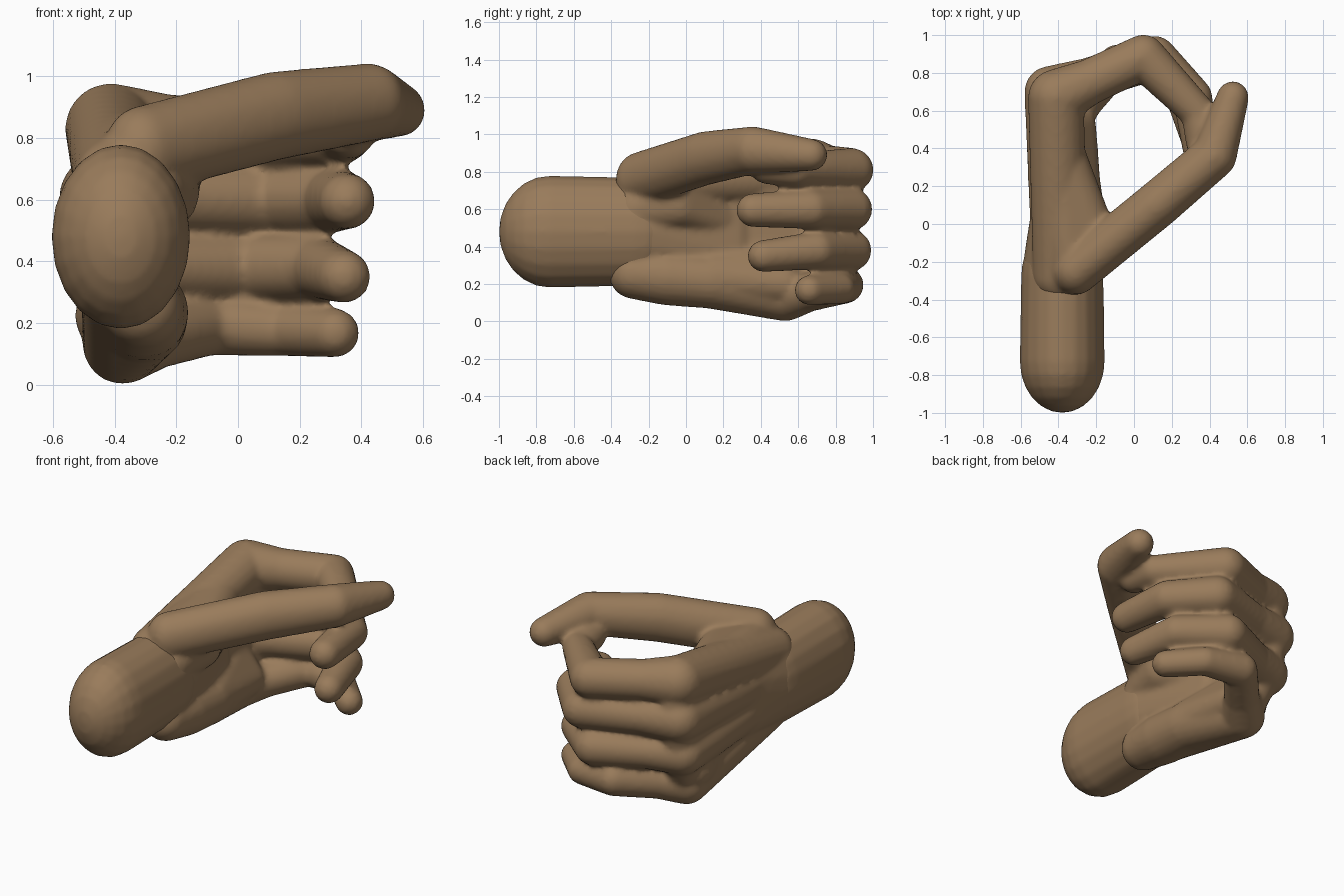
import bpy
import bmesh
import math
from mathutils import Vector

default = bpy.data.objects.get("Cube")
if default:
    bpy.data.objects.remove(default, do_unlink=True)

skin = bpy.data.materials.new("brown skin")
skin.use_nodes = True
SKIN = (0.32, 0.2, 0.105, 1)
skin.diffuse_color = SKIN
skin.node_tree.nodes["Principled BSDF"].inputs["Base Color"].default_value = SKIN


def ball(x, y, z, r, stretch=(1, 1, 1)):
    """Points of a ball, optionally stretched along the axes."""
    points, rings, sides = [], 12, 20
    for i in range(rings + 1):
        a = math.pi * i / rings
        for j in range(sides if 0 < i < rings else 1):
            b = 2 * math.pi * j / sides
            d = Vector((math.sin(a) * math.cos(b), math.cos(a), math.sin(a) * math.sin(b)))
            points.append(Vector((x, y, z)) + r * d * Vector(stretch))
    return points


def add_hull(target, *balls):
    """Wrap a tight skin around several balls and append it to the target."""
    bm = bmesh.new()
    for points in balls:
        for p in points:
            bm.verts.new(p)
    bmesh.ops.convex_hull(bm, input=bm.verts[:])
    loose = [v for v in bm.verts if not v.link_faces]
    bmesh.ops.delete(bm, geom=loose, context="VERTS")
    bmesh.ops.recalc_face_normals(bm, faces=bm.faces[:])
    piece = bpy.data.meshes.new("piece")
    bm.to_mesh(piece)
    bm.free()
    target.from_mesh(piece)
    bpy.data.meshes.remove(piece)


def add_chain(target, joints):
    """Tapered capsules from joint to joint."""
    for a, b in zip(joints, joints[1:]):
        add_hull(target, ball(*a), ball(*b))


def with_neck(joints):
    """Add a slimmer point just past the knuckle, so the joints stand out."""
    knuckle, joint = Vector(joints[1]), Vector(joints[2])
    neck = knuckle.lerp(joint, 0.38)
    neck[3] *= 0.88
    return joints[:2] + [tuple(neck)] + joints[2:]


def finish(name, bm, blend):
    """Make the object, fuse its pieces and soften the seams."""
    mesh = bpy.data.meshes.new(name)
    bm.to_mesh(mesh)
    bm.free()
    mesh.materials.append(skin)
    mesh.shade_smooth()
    obj = bpy.data.objects.new(name, mesh)
    bpy.context.collection.objects.link(obj)
    fuse = obj.modifiers.new("Fuse", "REMESH")
    fuse.mode = "VOXEL"
    fuse.voxel_size = 0.016
    fuse.use_smooth_shade = True
    soft = obj.modifiers.new("Soften", "SMOOTH")
    soft.factor = 0.5
    soft.iterations = blend


# Forearm: oval capsule with a domed end
bm = bmesh.new()
oval = (0.75, 0.9, 1)
add_hull(bm, ball(-0.38, -0.73, 0.48, 0.3, oval), ball(-0.38, -0.27, 0.48, 0.29, oval))
finish("forearm", bm, 4)

# Each finger: wrist, knuckle, middle joint, end joint, tip (x, y, z, radius)
index = [(-0.39, -0.27, 0.66, 0.145), (-0.413, 0.67, 0.83, 0.149),
         (0.05, 0.885, 0.81, 0.118), (0.34, 0.59, 0.81, 0.092), (0.36, 0.43, 0.82, 0.086)]
middle = [(-0.4, -0.25, 0.54, 0.14), (-0.445, 0.7, 0.61, 0.136),
          (0.11, 0.88, 0.6, 0.116), (0.31, 0.67, 0.6, 0.106), (0.355, 0.36, 0.595, 0.091)]
ring = [(-0.4, -0.25, 0.42, 0.14), (-0.44, 0.66, 0.38, 0.13),
        (0.03, 0.88, 0.38, 0.112), (0.26, 0.7, 0.38, 0.102), (0.345, 0.415, 0.35, 0.086)]
pinky = [(-0.37, -0.25, 0.3, 0.14), (-0.375, 0.53, 0.13, 0.13),
         (-0.09, 0.85, 0.195, 0.1), (0.15, 0.82, 0.175, 0.084), (0.315, 0.66, 0.167, 0.08)]
fingers = [index, middle, ring, pinky]

# Palm and fingers
bm = bmesh.new()
for joints in fingers:
    add_chain(bm, with_neck(joints))
for a, b in zip(fingers, fingers[1:]):
    slab = [(x + 0.015, y, z, r * 0.83) for x, y, z, r in a[:2] + b[:2]]
    add_hull(bm, *[ball(*s) for s in slab])

# Wrist flowing into the palm
add_hull(bm, ball(-0.38, -0.27, 0.48, 0.285, oval),
         ball(-0.39, 0.25, 0.62, 0.125), ball(-0.39, 0.25, 0.36, 0.125))

# Web between thumb and index finger, and the pad below the thumb
add_hull(bm, ball(-0.33, -0.25, 0.74, 0.12), ball(-0.22, -0.03, 0.74, 0.115),
         ball(-0.385, 0.35, 0.76, 0.135))
add_hull(bm, ball(-0.31, -0.25, 0.6, 0.14), ball(-0.245, -0.03, 0.62, 0.12),
         ball(-0.23, -0.02, 0.71, 0.115), ball(-0.37, 0.2, 0.55, 0.12))

# Thumb, a little deeper than wide
deep = (1, 1, 1.16)
add_chain(bm, [(-0.31, -0.25, 0.76, 0.125, deep), (0.12, 0.1, 0.872, 0.125, deep),
               (0.425, 0.36, 0.916, 0.119, (1, 1, 1.07)), (0.523, 0.67, 0.89, 0.086)])

# Heel of the palm along the pinky side, ending in the knuckle
add_chain(bm, [(-0.31, -0.28, 0.25, 0.13), (-0.31, -0.1, 0.235, 0.15),
               (-0.31, 0.13, 0.215, 0.147), (-0.375, 0.53, 0.13, 0.13)])
add_hull(bm, ball(-0.31, 0.13, 0.23, 0.14), ball(-0.305, 0.52, 0.2, 0.105),
         ball(-0.41, 0.52, 0.22, 0.12), ball(-0.4, 0.5, 0.34, 0.11))
finish("palm_fingers_and_thumb", bm, 6)
